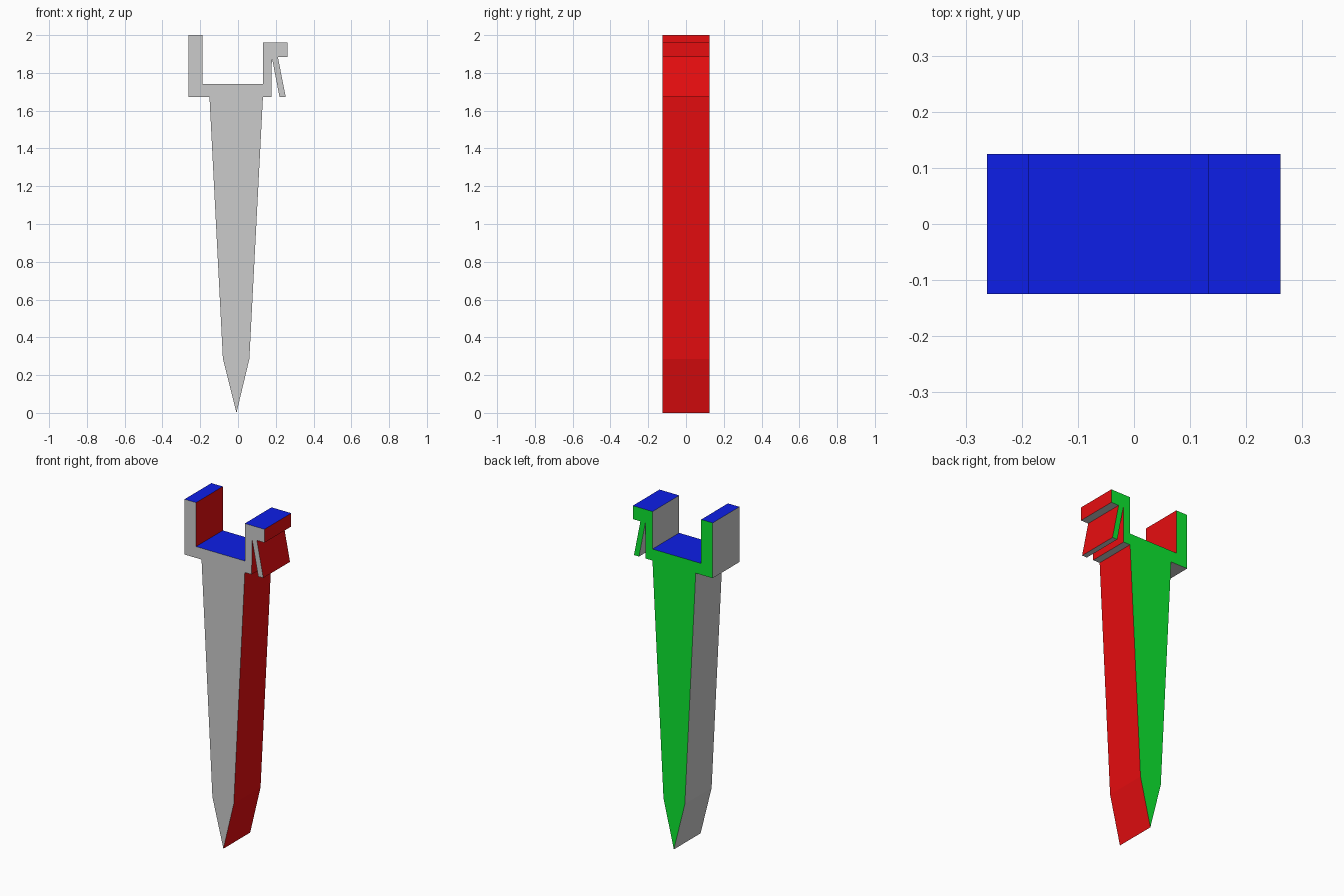
import bpy, bmesh

if "Cube" in bpy.data.objects:
    bpy.data.objects.remove(bpy.data.objects["Cube"])

HALF_DEPTH = 0.125

# Front silhouette: (x, z), counter-clockwise seen from the front
profile = [
    # pointed stake, right side
    (-0.008, 0.0), (0.06, 0.285), (0.132, 1.672),
    # right post with the hanging spring tab and top lip
    (0.177, 1.672), (0.179, 1.883), (0.22, 1.672), (0.253, 1.672),
    (0.211, 1.883), (0.261, 1.883), (0.261, 1.962), (0.132, 1.962),
    # cradle floor and left post
    (0.132, 1.74), (-0.187, 1.74), (-0.187, 2.0), (-0.262, 2.0),
    (-0.262, 1.673),
    # stake, left side
    (-0.151, 1.673), (-0.08, 0.287),
]


def material(name, color):
    mat = bpy.data.materials.new(name)
    mat.diffuse_color = (*color, 1)
    mat.use_nodes = True
    mat.node_tree.nodes["Principled BSDF"].inputs["Base Color"].default_value = mat.diffuse_color
    return mat


# Extrude the silhouette through the depth
bm = bmesh.new()
front = bm.faces.new([bm.verts.new((x, -HALF_DEPTH, z)) for x, z in profile])
result = bmesh.ops.extrude_face_region(bm, geom=[front], use_keep_orig=True)
back_verts = [g for g in result["geom"] if isinstance(g, bmesh.types.BMVert)]
bmesh.ops.translate(bm, verts=back_verts, vec=(0, 2 * HALF_DEPTH, 0))
bmesh.ops.recalc_face_normals(bm, faces=bm.faces)

# Colour by facing: right red, back green, top blue, the rest pale grey
for face in bm.faces:
    n = face.normal
    axis = max(range(3), key=lambda i: abs(n[i]))
    face.material_index = axis + 1 if n[axis] > 0 else 0

mesh = bpy.data.meshes.new("clip_stake")
bm.to_mesh(mesh)
bm.free()
for name, color in (("pale_grey", (1.0, 0.99, 1.0)), ("red", (0.8, 0.004, 0.005)),
                    ("green", (0.004, 0.8, 0.03)), ("blue", (0.004, 0.013, 0.8))):
    mesh.materials.append(material(name, color))

stake = bpy.data.objects.new("clip_stake", mesh)
bpy.context.collection.objects.link(stake)
